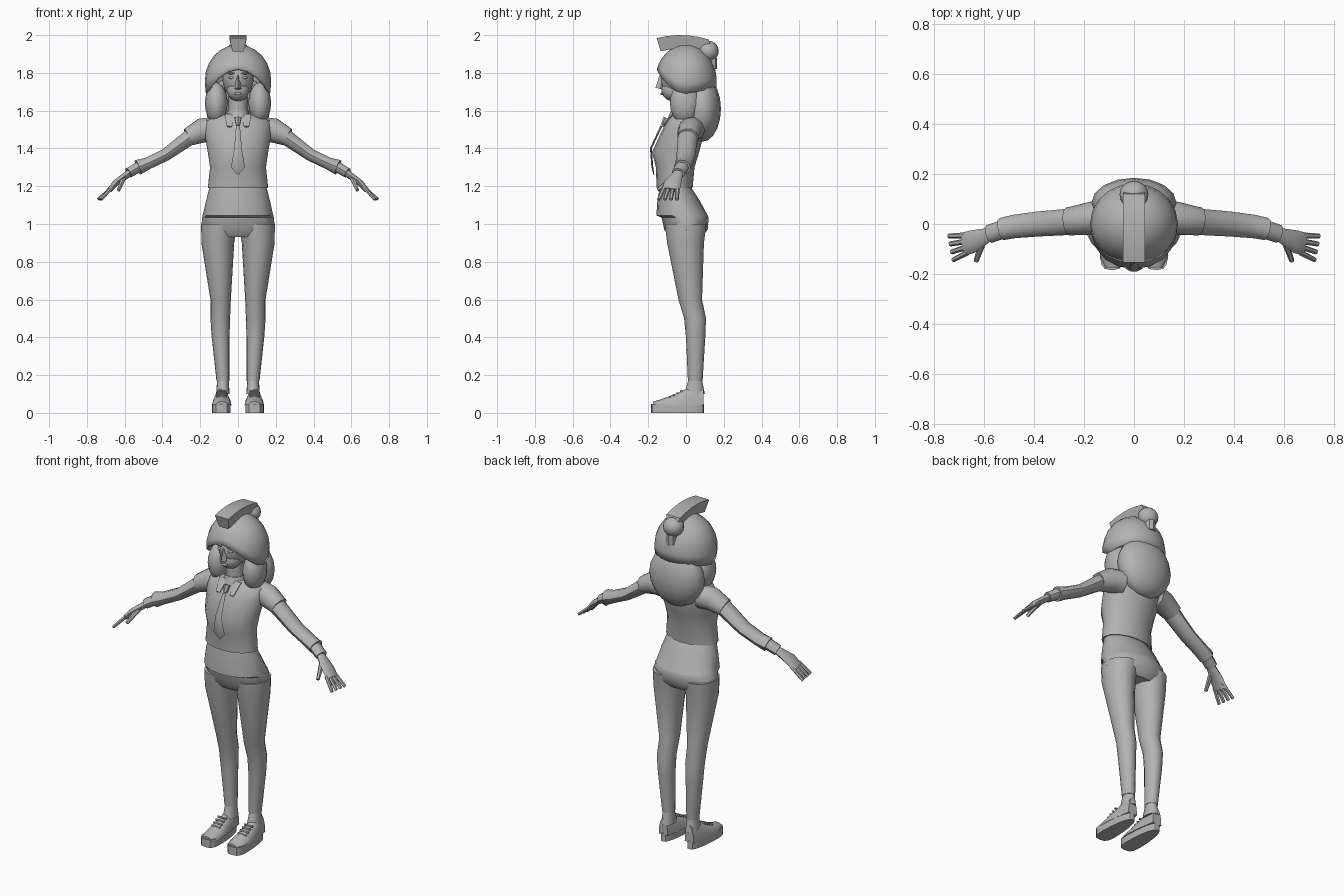
import bpy, bmesh, math
from mathutils import Vector

cube = bpy.data.objects.get("Cube")
if cube:
    bpy.data.objects.remove(cube)

grey = bpy.data.materials.new("plain_grey")
grey.use_nodes = True
grey.diffuse_color = (0.45, 0.45, 0.45, 1)
grey.node_tree.nodes["Principled BSDF"].inputs["Base Color"].default_value = grey.diffuse_color


def finish(name, bm, mirror=False, thickness=0):
    """Turn a bmesh into a shaded, coloured object."""
    bmesh.ops.recalc_face_normals(bm, faces=bm.faces)
    mesh = bpy.data.meshes.new(name)
    bm.to_mesh(mesh)
    bm.free()
    mesh.shade_smooth()
    mesh.set_sharp_from_angle(angle=math.radians(40))
    mesh.materials.append(grey)
    obj = bpy.data.objects.new(name, mesh)
    bpy.context.scene.collection.objects.link(obj)
    if thickness:
        obj.modifiers.new("thickness", "SOLIDIFY").thickness = thickness
    if mirror:
        obj.modifiers.new("mirror", "MIRROR").use_mirror_merge = False


def skin(name, rings, open_start=False, **options):
    """Join closed rings of points into a surface with capped ends."""
    bm = bmesh.new()
    loops = [[bm.verts.new(point) for point in ring] for ring in rings]
    for lower, upper in zip(loops, loops[1:]):
        for i in range(len(lower)):
            bm.faces.new((lower[i - 1], lower[i], upper[i], upper[i - 1]))
    if not open_start:
        bm.faces.new(loops[0])
    bm.faces.new(loops[-1])
    finish(name, bm, **options)


def circle(sides):
    return [(math.cos(i * math.tau / sides), math.sin(i * math.tau / sides)) for i in range(sides)]


def level(z, half, front, back, x=0, sides=16):
    """Level ellipse given by its half width and its front and back edges."""
    middle, depth = (front + back) / 2, (back - front) / 2
    return [(x + half * c, middle + depth * s, z) for c, s in circle(sides)]


def joint(x, y, z, wide, thick):
    """Point on a limb's path, with half sizes across it."""
    return Vector((x, y, z)), wide, thick


def limb(name, *joints, sides=10, **options):
    """Tube along a path of joints."""
    points = [j[0] for j in joints]
    rings = []
    for i, (point, wide, thick) in enumerate(joints):
        along = (points[min(i + 1, len(points) - 1)] - points[max(i - 1, 0)]).normalized()
        reference = Vector((0, 1, 0)) if abs(along.y) < 0.8 else Vector((1, 0, 0))
        side = (reference - along * reference.dot(along)).normalized()
        normal = along.cross(side)
        rings.append([point + side * c * wide + normal * s * thick for c, s in circle(sides)])
    skin(name, rings, **options)


def ball(name, centre, size, **options):
    bm = bmesh.new()
    bmesh.ops.create_uvsphere(bm, u_segments=16, v_segments=10, radius=1)
    for vert in bm.verts:
        vert.co = Vector(centre) + vert.co * Vector(size)
    finish(name, bm, **options)


# Shirt, collar and neck
skin("shirt", [level(z=1.19, half=.16, front=-.155, back=.035),
               level(z=1.3, half=.148, front=-.16, back=.045),
               level(z=1.38, half=.16, front=-.18, back=.07),
               level(z=1.5, half=.18, front=-.125, back=.1),
               level(z=1.55, half=.17, front=-.1, back=.095),
               level(z=1.58, half=.09, front=-.08, back=.07)])
skin("neck", [level(z=1.5, half=.05, front=-.08, back=.03),
              level(z=1.7, half=.05, front=-.075, back=.03)])
skin("collar_band", [level(z=1.55, half=.07, front=-.1, back=.06),
                     level(z=1.6, half=.055, front=-.08, back=.05)])
limb("collar_points", joint(x=.045, y=-.07, z=1.58, wide=.005, thick=.03),
     joint(x=.045, y=-.125, z=1.515, wide=.005, thick=.015), mirror=True, sides=6)

# Necktie
limb("tie_knot", joint(x=0, y=-.1, z=1.56, wide=.02, thick=.02),
     joint(x=0, y=-.12, z=1.52, wide=.015, thick=.01), sides=6)
limb("tie", joint(x=0, y=-.13, z=1.52, wide=.005, thick=.01),
     joint(x=0, y=-.186, z=1.4, wide=.005, thick=.02),
     joint(x=0, y=-.178, z=1.3, wide=.005, thick=.037),
     joint(x=0, y=-.17, z=1.26, wide=.002, thick=.002), sides=8)

# Trousers: hips with an overhanging yoke, then legs
skin("trouser_hips", [level(z=1.19, half=.152, front=-.14, back=.03),
                      level(z=1.12, half=.17, front=-.152, back=.075),
                      level(z=1.045, half=.187, front=-.157, back=.115),
                      level(z=1.035, half=.19, front=-.13, back=.12),
                      level(z=.97, half=.195, front=-.115, back=.115),
                      level(z=.93, half=.16, front=-.085, back=.08)])
skin("trouser_legs", [level(x=.1, z=1, half=.095, front=-.112, back=.108),
                      level(x=.107, z=.9, half=.087, front=-.1, back=.095),
                      level(x=.092, z=.6, half=.054, front=-.04, back=.085),
                      level(x=.094, z=.5, half=.052, front=-.01, back=.106),
                      level(x=.092, z=.4, half=.047, front=0, back=.102),
                      level(x=.08, z=.17, half=.034, front=.01, back=.088)], mirror=True)

# Socks
skin("socks", [level(x=.08, z=.1, half=.036, front=-.01, back=.1),
               level(x=.08, z=.18, half=.03, front=.014, back=.084)], mirror=True)


# Shoes: sole wider at the toe, upper rising towards the ankle
def squared(value, power):
    return math.copysign(abs(value) ** power, value)


def sole_outline(z):
    return [(.088 + (.046 - .014 * s) * squared(c, .6), -.045 + .14 * squared(s, .8), z)
            for c, s in circle(20)]


skin("shoe_soles", [sole_outline(z) for z in (0, .048)], mirror=True)
steps = 8
upper = []
for i in range(steps + 1):
    t = i / steps
    half = .03 + .022 * math.sin(math.pi * t ** .6)
    rise = .02 + .08 * min(t * 1.3, 1) ** 1.2
    upper.append([(.086 + half * c, -.175 + .267 * t, .04 + rise * max(s, 0)) for c, s in circle(16)])
skin("shoe_uppers", upper, mirror=True)
for i in range(4):
    y, z = -.085 + .02 * i, .085 + .01 * i
    limb(f"shoe_lace_{i}", *[joint(x, y, z, wide=.006, thick=.006) for x in (.06, .115)],
         sides=6, mirror=True)

# Arms
limb("sleeves", joint(x=.12, y=.03, z=1.5, wide=.07, thick=.07),
     joint(x=.19, y=.02, z=1.495, wide=.064, thick=.068),
     joint(x=.265, y=.01, z=1.46, wide=.056, thick=.05), mirror=True)
limb("forearms", joint(x=.24, y=.01, z=1.47, wide=.053, thick=.045),
     joint(x=.385, y=0, z=1.365, wide=.05, thick=.034),
     joint(x=.48, y=-.01, z=1.32, wide=.047, thick=.034),
     joint(x=.53, y=-.02, z=1.3, wide=.045, thick=.042), mirror=True)
limb("cuffs", joint(x=.52, y=-.02, z=1.305, wide=.038, thick=.03),
     joint(x=.58, y=-.04, z=1.27, wide=.037, thick=.028), mirror=True)

# Hands: palm, fanned fingers and thumb
limb("palms", joint(x=.575, y=-.04, z=1.27, wide=.026, thick=.02),
     joint(x=.645, y=-.07, z=1.22, wide=.046, thick=.017),
     joint(x=.68, y=-.08, z=1.18, wide=.047, thick=.014), mirror=True)
for i in range(4):
    limb(f"fingers_{i}", joint(x=.665, y=-.045 - .023 * i, z=1.195, wide=.012, thick=.011),
         joint(x=.742 - .006 * i, y=-.048 - .032 * i, z=1.13, wide=.01, thick=.009),
         sides=6, mirror=True)
limb("thumbs", joint(x=.605, y=-.07, z=1.245, wide=.016, thick=.015),
     joint(x=.632, y=-.148, z=1.18, wide=.01, thick=.01), sides=6, mirror=True)

# Head and face
ball("head", centre=(0, -.025, 1.77), size=(.083, .11, .11))
ball("jaw", centre=(0, -.07, 1.71), size=(.06, .06, .06))
limb("nose", joint(x=0, y=-.12, z=1.785, wide=.02, thick=.008),
     joint(x=0, y=-.137, z=1.715, wide=.025, thick=.018), sides=4)
ball("eyes", centre=(.034, -.122, 1.775), size=(.016, .008, .007), mirror=True)
ball("eyebrows", centre=(.036, -.122, 1.797), size=(.022, .01, .005), mirror=True)
ball("lips", centre=(0, -.127, 1.69), size=(.02, .008, .007))

# Hair: back mass and front locks
ball("hair_back", centre=(0, .085, 1.61), size=(.17, .1, .175))
ball("hair_locks", centre=(.115, -.005, 1.64), size=(.06, .08, .11), mirror=True)

# Hat: a dome whose rim arches up over the face
steps = 7
dome = []
for i in range(steps + 1):
    climb = math.sin(i / steps * math.pi / 2)
    ring = []
    for c, s in circle(20):
        rim = 1.69 + .13 * max(-s, 0) ** 2 + .03 * max(s, 0)
        z = rim + (1.948 - rim) * climb
        height = (z - 1.76) / .19
        radius = math.sqrt(1 - height ** 2) if height > 0 else 1 - height ** 2 / 4
        ring.append((.176 * radius * c, .163 * radius * s, z))
    dome.append(ring)
skin("hat", dome, open_start=True, thickness=.012)

# Arched crest strip, then the bobble and its tab
crest = []
for i in range(6):
    y = -.155 + .055 * i
    top = 2 - (y + .03) ** 2
    crest.append([(side * half, y + lean, top - drop)
                  for side, half, lean, drop in ((-1, .03, .02, .07), (1, .03, .02, .07),
                                                 (1, .045, 0, 0), (-1, .045, 0, 0))])
skin("hat_crest", crest)
ball("hat_bobble", centre=(0, .118, 1.915), size=(.058, .055, .055))
skin("bobble_tab", [level(z=z, half=.03, front=.1, back=.165, sides=8) for z in (1.82, 1.88)])
